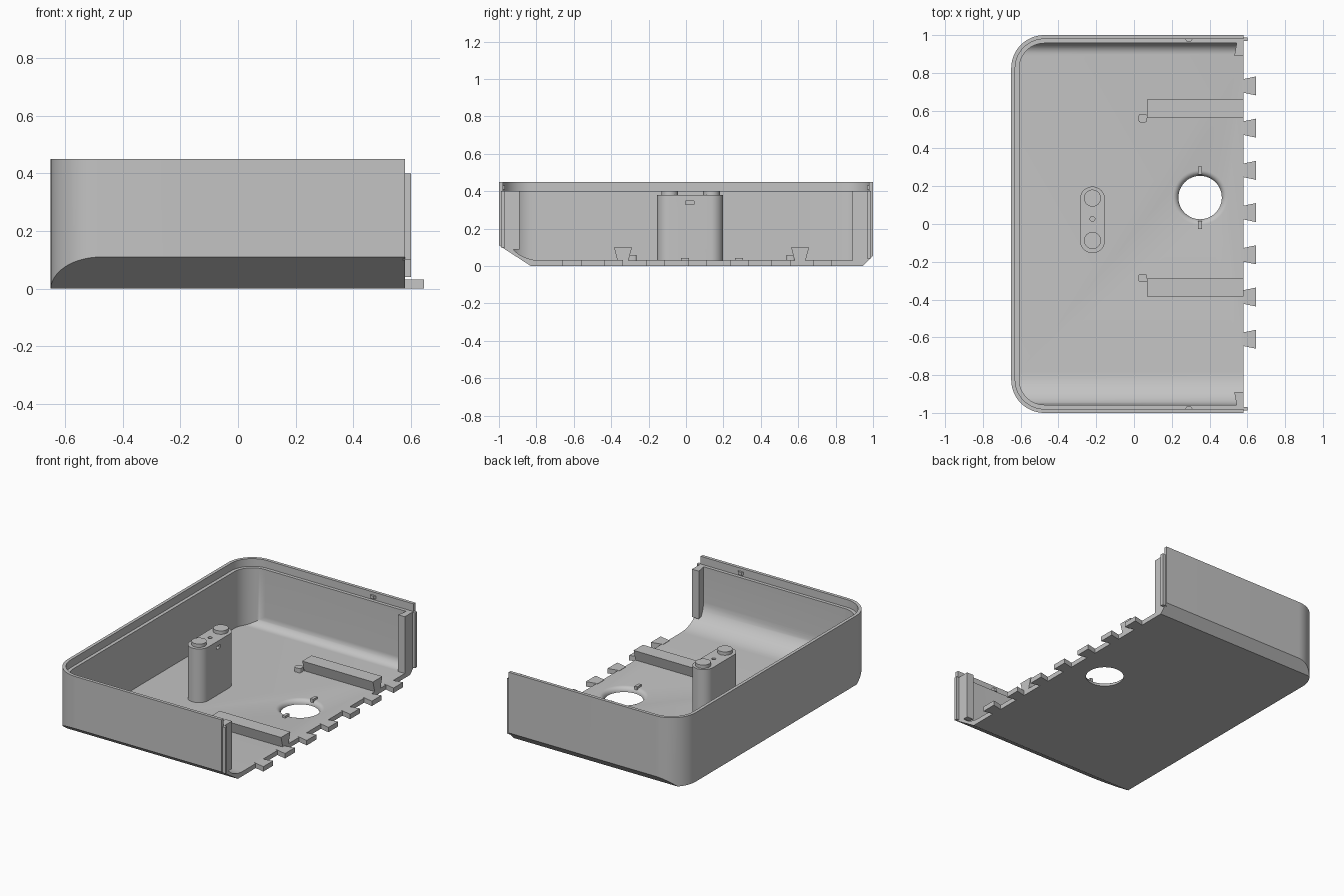
import bpy
import bmesh
from math import sin, cos, pi, radians

cube = bpy.data.objects.get("Cube")
if cube:
    bpy.data.objects.remove(cube, do_unlink=True)

GREY = (0.55, 0.55, 0.55, 1)
grey = bpy.data.materials.new("grey plastic")
grey.use_nodes = True
grey.diffuse_color = GREY
grey.node_tree.nodes["Principled BSDF"].inputs["Base Color"].default_value = GREY


def loft(name, rings):
    """Solid skinned through equal-length loops of points."""
    bm = bmesh.new()
    loops = [[bm.verts.new(p) for p in ring] for ring in rings]
    n = len(loops[0])
    for a, b in zip(loops, loops[1:]):
        for i in range(n):
            j = (i + 1) % n
            bm.faces.new((a[i], a[j], b[j], b[i]))
    bm.faces.new(loops[0][::-1])
    bm.faces.new(loops[-1])
    bmesh.ops.recalc_face_normals(bm, faces=bm.faces)
    mesh = bpy.data.meshes.new(name)
    bm.to_mesh(mesh)
    bm.free()
    mesh.materials.append(grey)
    obj = bpy.data.objects.new(name, mesh)
    bpy.context.collection.objects.link(obj)
    return obj


def prism(name, pts, lo, hi, axis="z"):
    """Extrude an xy outline along z, or a yz outline along x."""
    place = (lambda a, b, c: (a, b, c)) if axis == "z" else (lambda a, b, c: (c, a, b))
    return loft(name, [[place(a, b, c) for a, b in pts] for c in (lo, hi)])


def arc(cx, cy, rx, ry, start, end, steps=12):
    return [(cx + rx * cos(radians(start + (end - start) * i / steps)),
             cy + ry * sin(radians(start + (end - start) * i / steps)))
            for i in range(steps + 1)]


def box(name, x0, x1, y0, y1, z0, z1):
    return prism(name, [(x0, y0), (x1, y0), (x1, y1), (x0, y1)], z0, z1)


def circle(x, y, r, n=48):
    return arc(x, y, r, r, 0, 360 * (n - 1) / n, n - 1)


def rounded(x0, x1, y0, y1, r, steps=6):
    return (arc(x1 - r, y0 + r, r, r, -90, 0, steps) + arc(x1 - r, y1 - r, r, r, 0, 90, steps)
            + arc(x0 + r, y1 - r, r, r, 90, 180, steps) + arc(x0 + r, y0 + r, r, r, 180, 270, steps))


def tray_outline(inset, x_end):
    """Plan with two rounded corners on the closed side."""
    r, x, y = 0.175 - inset, -0.65 + inset, 1 - inset
    return ([(x_end, -y), (x_end, y)] + arc(x + r, y - r, r, r, 90, 180, 16)
            + arc(x + r, -y + r, r, r, 180, 270, 16))


def boolean(obj, cutter, operation="DIFFERENCE"):
    mod = obj.modifiers.new("cut", "BOOLEAN")
    mod.operation, mod.solver, mod.object = operation, "EXACT", cutter
    bpy.context.view_layer.objects.active = obj
    bpy.ops.object.modifier_apply(modifier=mod.name)
    bpy.data.objects.remove(cutter, do_unlink=True)


END = 0.58

# Outer shell with sloped lower edges, wide at the front and narrow at the back
shell = prism("shell", tray_outline(0, END), 0, 0.45)
body_profile = [(-0.83, 0), (0.945, 0), (1, 0.055), (1.1, 0.155), (1.1, 0.6),
                (-1.1, 0.6), (-1.1, 0.175), (-1, 0.11)]
boolean(shell, prism("body_limit", body_profile, -1, 1, "x"), "INTERSECT")

# Hollow with curved floor edges
hollow = prism("hollow", tray_outline(0.043, 0.8), 0.01, 0.6)
cavity_profile = (arc(-0.78, 0.17, 0.177, 0.14, 180, 270)
                  + arc(0.897, 0.09, 0.06, 0.06, 270, 360)
                  + [(1.1, 0.09), (1.1, 0.7), (-1.1, 0.7), (-1.1, 0.17)])
boolean(hollow, prism("cavity_limit", cavity_profile, -1, 1, "x"), "INTERSECT")
boolean(shell, hollow)

# Stepped rim
boolean(shell, prism("rim_step", tray_outline(0.021, 0.8), 0.4, 0.6))

# Floor hole with a rounded upper edge
HX, HY = 0.35, 0.14
rings = [(0.115, -0.1)]
rings += [(0.145 - 0.03 * cos(t * pi / 12), 0.03 * sin(t * pi / 12)) for t in range(7)]
rings += [(0.145, 0.1)]
boolean(shell, loft("floor_hole", [[(x, y, z) for x, y in circle(HX, HY, r)] for r, z in rings]))

# Marker ridges on both sides of the hole
for side, y in (("front", -0.005), ("back", 0.283)):
    box("hole_ridge_" + side, HX - 0.01, HX + 0.01, y - 0.022, y + 0.022, 0.02, 0.043)

# Dovetail tabs along the open floor edge
for i in range(7):
    y = -0.61 + i * 0.2235
    prism(f"floor_tab_{i + 1}", [(END - 0.01, y - 0.034), (0.645, y - 0.05),
                                 (0.645, y + 0.05), (END - 0.01, y + 0.034)], 0, 0.032)

# Dovetail rails and their small stops
for side, y, stop_y in (("front", -0.337, -0.286), ("back", 0.61, 0.56)):
    prism("rail_" + side, [(y - 0.027, 0.02), (y + 0.027, 0.02),
                           (y + 0.048, 0.1), (y - 0.048, 0.1)], 0.07, END, "x")
    prism("rail_stop_" + side, rounded(0.024, 0.07, stop_y - 0.022, stop_y + 0.022, 0.012),
          0.02, 0.058)

# Corner posts, tongues and rim catches at the open end
for side, s, post_z, tongue_z in (("front", -1, 0.088, 0.1), ("back", 1, 0.03, 0.04)):
    prism("corner_post_" + side, [(END, s * 0.89), (0.531, s * 0.89),
                                  (0.545, s * 0.965), (END, s * 0.965)], post_z, 0.4)
    box("tongue_" + side, END - 0.01, 0.6, *sorted((s * 0.968, s * 0.988)), tongue_z, 0.4)
    prism("rim_catch_" + side, [(0.268, s * 0.982), (0.278, s * 0.967),
                                (0.302, s * 0.967), (0.312, s * 0.982)], 0.41, 0.43)

# Standing pillar with two pegs, a pin hole and a side slot
PX, PY = -0.22, 0.022
pillar = prism("pillar", rounded(PX - 0.066, PX + 0.066, PY - 0.176, PY + 0.176, 0.0659, 12),
               0.02, 0.38)
boolean(pillar, prism("pin_hole", circle(PX, 0.027, 0.013, 16), 0.3, 0.5))
boolean(pillar, box("side_slot", PX + 0.03, PX + 0.1, -0.002, 0.042, 0.328, 0.348))
for side, y in (("front", -0.087), ("back", 0.137)):
    prism("peg_" + side, circle(PX, y, 0.045, 32), 0.37, 0.402)

# Smooth curves, sharp edges
bpy.ops.object.select_all(action="DESELECT")
for obj in bpy.context.collection.objects:
    if obj.type == "MESH":
        obj.select_set(True)
bpy.context.view_layer.objects.active = shell
bpy.ops.object.shade_smooth_by_angle(angle=radians(30))
